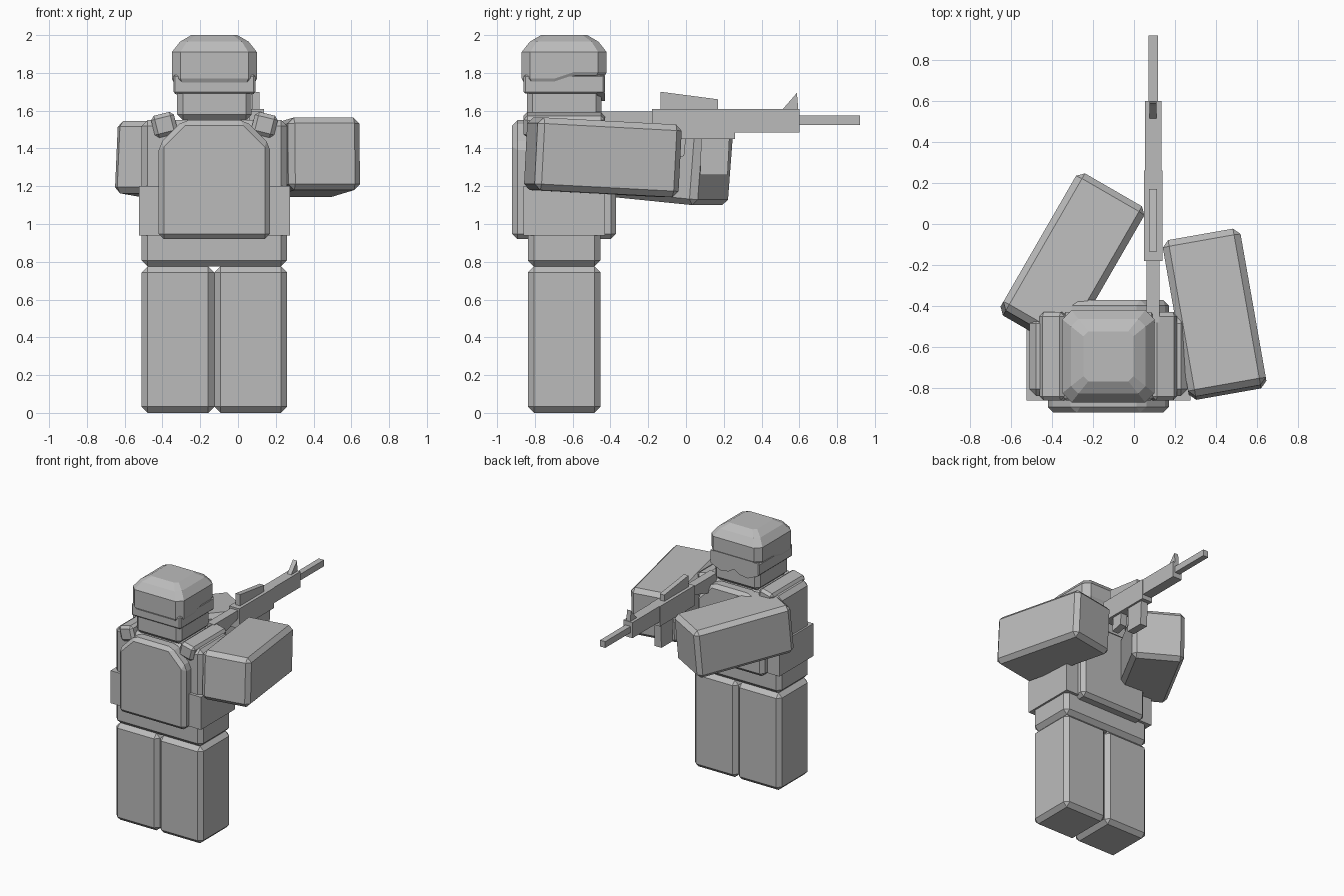
import bpy, bmesh
from math import radians
from mathutils import Matrix, Vector

if "Cube" in bpy.data.objects:
    bpy.data.objects.remove(bpy.data.objects["Cube"], do_unlink=True)

grey = bpy.data.materials.new("plain_grey")
grey.use_nodes = True
colour = (0.5, 0.5, 0.5, 1)
grey.diffuse_color = colour
grey.node_tree.nodes["Principled BSDF"].inputs["Base Color"].default_value = colour

CX, CY = -0.125, -0.645      # body axis
GUN_X = 0.093                # rifle centre line


def finish(name, bm, bevel=0):
    """Chamfer, clean and link a mesh."""
    if bevel:
        bmesh.ops.bevel(bm, geom=bm.edges[:], offset=bevel, segments=1,
                        affect='EDGES', clamp_overlap=True)
    bmesh.ops.recalc_face_normals(bm, faces=bm.faces[:])
    mesh = bpy.data.meshes.new(name)
    bm.to_mesh(mesh)
    bm.free()
    mesh.materials.append(grey)
    ob = bpy.data.objects.new(name, mesh)
    bpy.context.collection.objects.link(ob)
    return ob


def box(name, centre, size, bevel=0, rot=(0, 0, 0)):
    bm = bmesh.new()
    bmesh.ops.create_cube(bm, size=1, matrix=Matrix.Diagonal((*size, 1)))
    ob = finish(name, bm, bevel)
    ob.location = centre
    ob.rotation_euler = [radians(a) for a in rot]
    return ob


def span(name, x, y, z, bevel=0):
    """Box given by its limits on each axis."""
    lo, hi = Vector((x[0], y[0], z[0])), Vector((x[1], y[1], z[1]))
    return box(name, (lo + hi) / 2, hi - lo, bevel)


def prism(name, profile, place, a, b, bevel=0):
    """Extrude a 2D profile from a to b; place maps (u, v, depth) to 3D."""
    bm = bmesh.new()
    face = bm.faces.new([bm.verts.new(place(u, v, a)) for u, v in profile])
    new = bmesh.ops.extrude_face_region(bm, geom=[face])["geom"]
    shift = Vector(place(0, 0, b)) - Vector(place(0, 0, a))
    bmesh.ops.translate(bm, vec=shift,
                        verts=[v for v in new if isinstance(v, bmesh.types.BMVert)])
    return finish(name, bm, bevel)


def along_y(u, v, d):
    return (CX + u, d, v)


def along_x(u, v, d):
    return (d, u, v)


def gun_part(name, profile, width):
    return prism(name, profile, along_x, GUN_X - width / 2, GUN_X + width / 2)


# Legs and torso
for side, s in (("right", -1), ("left", 1)):
    box(side + "_leg", (CX + s * 0.193, CY, 0.388), (0.385, 0.385, 0.775), 0.032)
box("torso", (CX, CY, 1.163), (0.77, 0.385, 0.775), 0.032)

# Arms reaching towards the rifle
arm = (0.385, 0.775, 0.385)
box("left_arm", (0.393, -0.44, 1.353), arm, 0.032, (-3, 0, 10))
box("right_arm", (-0.30, -0.18, 1.323), arm, 0.032, (-5, 0, -30))

# Armour plates, waist band and shoulder straps
plate = [(-0.295, 0.92), (0.295, 0.92), (0.295, 1.42),
         (0.165, 1.55), (-0.165, 1.55), (-0.295, 1.42)]
prism("outer_plate", plate, along_y, -0.92, -0.80, 0.028)
prism("inner_plate", plate, along_y, -0.49, -0.37, 0.028)
box("waist_band", (CX, CY, 1.07), (0.80, 0.43, 0.26))
for side, s in (("right", -1), ("left", 1)):
    box(side + "_shoulder_strap", (CX + s * 0.265, CY, 1.525),
        (0.125, 0.43, 0.12), 0.02, (0, s * 14, 0))

# Head with a mask band and a notched face guard
box("head", (CX, CY, 1.70), (0.395, 0.395, 0.30), 0.03)
box("mask_band", (CX, CY, 1.74), (0.435, 0.43, 0.10), 0.01)
guard = [(-0.21, 1.79), (-0.21, 1.69), (-0.12, 1.65), (-0.05, 1.66), (0, 1.69),
         (0.05, 1.66), (0.12, 1.65), (0.21, 1.69), (0.21, 1.79)]
prism("face_guard", guard, along_y, -0.47, -0.428)


# Helmet lofted from chamfered rings, with a rim rising over the face
def ring(half):
    c = half * 0.8
    quarter = [(half, -c), (half, -0.05), (half, 0.055), (half, c)]
    pts = []
    for _ in range(4):
        pts += quarter
        quarter = [(-y, x) for x, y in quarter]
    return pts


bm = bmesh.new()
loops = []
for half, z in ((0.215, 1.75), (0.225, 1.77), (0.225, 1.91), (0.182, 1.965), (0.122, 2.0)):
    loop = []
    for x, y in ring(half):
        rise = 0.035 * min(max((y + 0.05) / 0.105, 0), 1) if z < 1.8 else 0
        loop.append(bm.verts.new((CX + x, CY + y, z + rise)))
    loops.append(loop)
for low, high in zip(loops, loops[1:]):
    for i in range(len(low)):
        j = (i + 1) % len(low)
        bm.faces.new((low[i], low[j], high[j], high[i]))
bm.faces.new(loops[0])
bm.faces.new(loops[-1])
finish("helmet", bm)

# Rifle
for name, half, y, z in (
        ("rifle_barrel", 0.023, (0.59, 0.92), (1.525, 1.575)),
        ("rifle_handguard", 0.04, (0.26, 0.60), (1.485, 1.61)),
        ("rifle_receiver", 0.045, (-0.18, 0.26), (1.45, 1.61))):
    span(name, (GUN_X - half, GUN_X + half), y, z)
gun_part("rifle_stock", [(-0.18, 1.595), (-0.48, 1.595), (-0.48, 1.44), (-0.18, 1.53)], 0.065)
gun_part("rifle_top_rail", [(-0.135, 1.60), (0.17, 1.60), (0.17, 1.66), (-0.135, 1.70)], 0.04)
gun_part("rifle_front_sight", [(0.505, 1.60), (0.595, 1.60), (0.587, 1.695), (0.575, 1.68)], 0.035)
gun_part("rifle_magazine", [(0.08, 1.46), (0.23, 1.46), (0.22, 1.26), (0.075, 1.26)], 0.06)
gun_part("rifle_grip", [(-0.09, 1.46), (0, 1.46), (-0.01, 1.36), (-0.10, 1.34)], 0.055)
